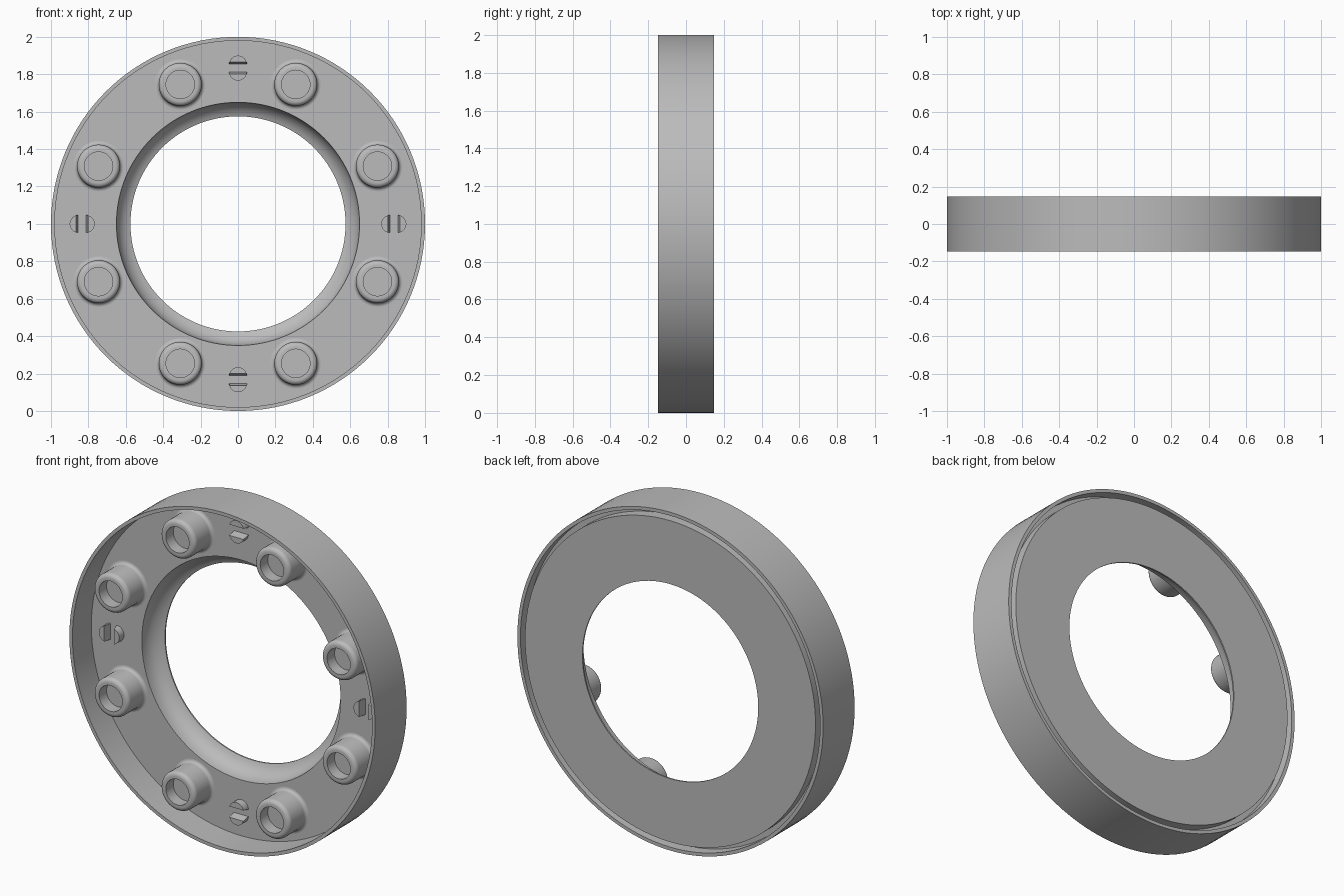
import bpy, bmesh, math
from mathutils import Matrix, Vector

old = bpy.data.objects.get("Cube")
if old:
    bpy.data.objects.remove(old, do_unlink=True)

grey = bpy.data.materials.new("plain grey")
grey.use_nodes = True
grey.diffuse_color = (0.5, 0.5, 0.5, 1)
grey.node_tree.nodes["Principled BSDF"].inputs["Base Color"].default_value = (0.5, 0.5, 0.5, 1)

HALF = 0.147    # half of the ring's depth
FLOOR = 0.03    # y of the recessed front face


def finish(name, bm):
    """Turn a bmesh into a smooth shaded grey object."""
    bmesh.ops.remove_doubles(bm, verts=bm.verts, dist=1e-5)
    bmesh.ops.recalc_face_normals(bm, faces=bm.faces)
    mesh = bpy.data.meshes.new(name)
    bm.to_mesh(mesh)
    bm.free()
    mesh.materials.append(grey)
    obj = bpy.data.objects.new(name, mesh)
    bpy.context.collection.objects.link(obj)
    bpy.ops.object.select_all(action="DESELECT")
    obj.select_set(True)
    bpy.context.view_layer.objects.active = obj
    bpy.ops.object.shade_smooth_by_angle(angle=math.radians(30))
    return obj


def lathe(name, profile, steps, closed, centre):
    """Spin a (radius, y) profile around the y axis."""
    bm = bmesh.new()
    verts = [bm.verts.new((r, y, 0)) for r, y in profile]
    pairs = list(zip(verts, verts[1:]))
    if closed:
        pairs.append((verts[-1], verts[0]))
    edges = [bm.edges.new(p) for p in pairs]
    bmesh.ops.spin(bm, geom=verts + edges, cent=(0, 0, 0), axis=(0, 1, 0),
                   angle=math.tau, steps=steps)
    bmesh.ops.translate(bm, verts=bm.verts, vec=centre)
    return finish(name, bm)


def arc(r, y, radius, start, end, n=6):
    """Points of a circular arc in the (radius, y) plane."""
    angles = [math.radians(start + (end - start) * i / n) for i in range(n + 1)]
    return [(r + radius * math.cos(a), y + radius * math.sin(a)) for a in angles]


# Ring body: thin outer wall, recessed face, bowl-shaped bore, groove at the back
bowl = [(0.65, FLOOR), (0.648, 0.05), (0.642, 0.075), (0.63, 0.098),
        (0.612, 0.118), (0.592, 0.132), (0.575, 0.139)]
groove = [(0.95, HALF), (0.95, 0.085), (0.98, 0.085), (0.98, HALF)]
body = [(1, -HALF), (0.98, -HALF), (0.98, FLOOR)] + bowl + [(0.575, HALF)] + groove + [(1, HALF)]
lathe("ring_body", body, 128, True, (0, 0, 1))

# Eight hollow bosses with a filleted foot and a rounded lip
TOP = -0.125
boss = arc(0.135, FLOOR - 0.02, 0.02, 90, 180)
boss += arc(0.09, TOP + 0.025, 0.025, 0, -90)
boss += [(0.076, TOP), (0.076, TOP + 0.07), (0, TOP + 0.07)]
for i in range(8):
    a = math.radians(22.5 + 45 * i)
    lathe(f"boss_{i + 1}", boss, 40, False,
          (0.807 * math.cos(a), 0, 1 + 0.807 * math.sin(a)))

# Four split pegs, each a pair of half discs with a sloped inner edge
for i in range(4):
    turn = Matrix.Translation((0, 0, 1)) @ Matrix.Rotation(i * math.pi / 2, 4, "Y")
    for side, label in ((1, "outer"), (-1, "inner")):
        bm = bmesh.new()
        loops = []
        for y, slope in ((FLOOR + 0.005, 0), (FLOOR - 0.045, 0.012)):
            loop = []
            for k in range(17):
                a = math.pi * k / 16
                z = max(0.047 * math.sin(a), slope)
                p = Vector((0.047 * math.cos(a), y, 0.833 + side * (0.02 + z)))
                loop.append(bm.verts.new(turn @ p))
            loops.append(loop)
            bm.faces.new(loop)
        low, high = loops
        for k in range(17):
            j = (k + 1) % 17
            bm.faces.new((low[k], low[j], high[j], high[k]))
        finish(f"peg_{i + 1}_{label}", bm)
